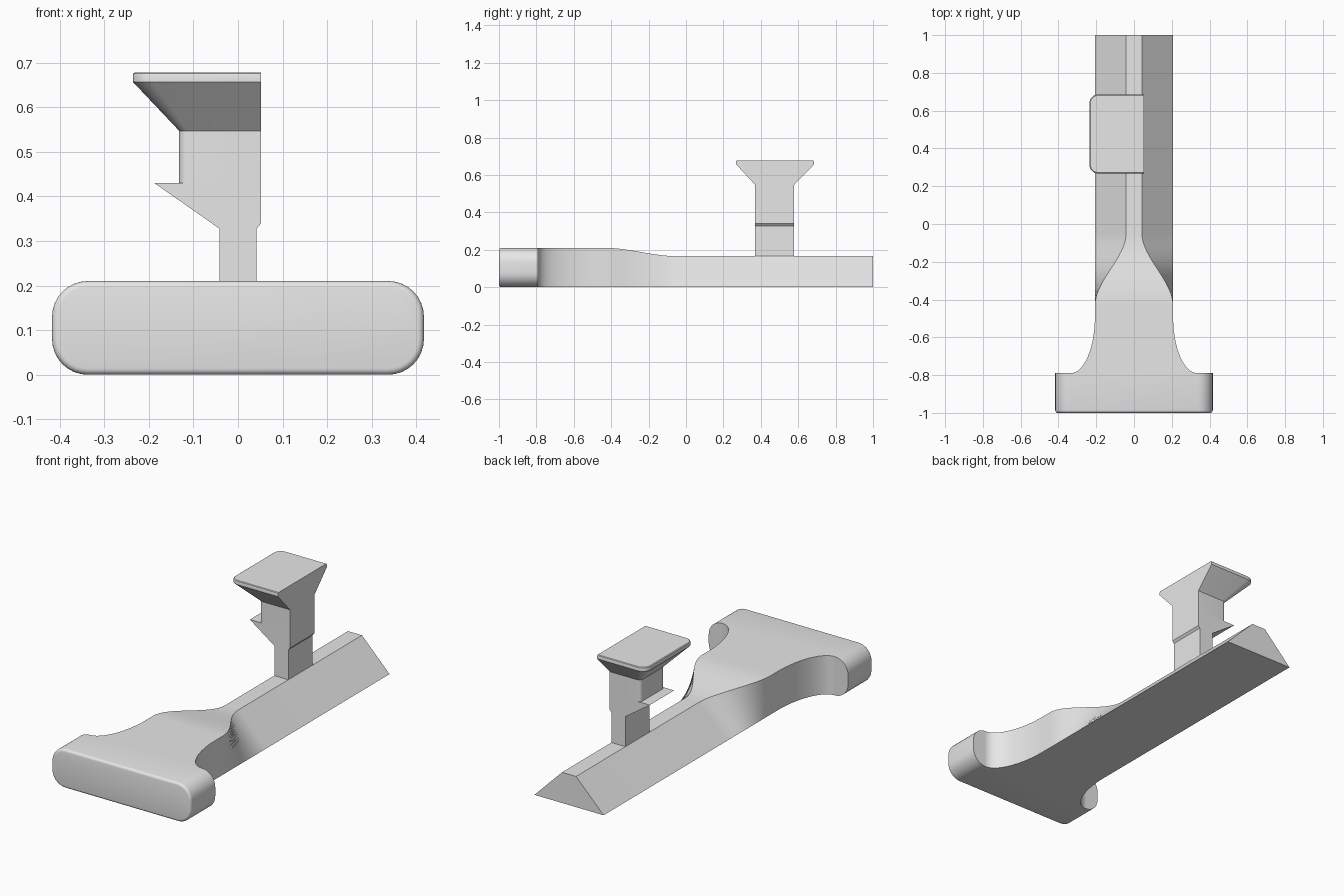
import bpy, bmesh, math

if "Cube" in bpy.data.objects:
    bpy.data.objects.remove(bpy.data.objects["Cube"])

grey = bpy.data.materials.new("plain grey")
grey.diffuse_color = (0.8, 0.8, 0.8, 1)
grey.use_nodes = True
grey.node_tree.nodes["Principled BSDF"].inputs["Base Color"].default_value = grey.diffuse_color


def loft(name, rings, cap_start=True, cap_end=True):
    """Skin a list of equally long closed rings into one object."""
    bm = bmesh.new()
    rows = [[bm.verts.new(p) for p in ring] for ring in rings]
    n = len(rows[0])
    for a, b in zip(rows, rows[1:]):
        for i in range(n):
            j = (i + 1) % n
            bm.faces.new((a[i], a[j], b[j], b[i]))
    if cap_start:
        bm.faces.new(rows[0])
    if cap_end:
        bm.faces.new(rows[-1])
    bmesh.ops.recalc_face_normals(bm, faces=bm.faces)
    mesh = bpy.data.meshes.new(name)
    bm.to_mesh(mesh)
    bm.free()
    mesh.materials.append(grey)
    obj = bpy.data.objects.new(name, mesh)
    bpy.context.collection.objects.link(obj)
    bpy.ops.object.select_all(action='DESELECT')
    obj.select_set(True)
    bpy.context.view_layer.objects.active = obj
    bpy.ops.object.shade_smooth_by_angle(angle=math.radians(32))
    return obj


def rounded_rect(u0, u1, v0, v1, r_left, r_right, steps=8):
    """Outline of a rectangle with separate left and right corner radii."""
    corners = [(u1, v1, -1, -1, 0, r_right), (u0, v1, 1, -1, 90, r_left),
               (u0, v0, 1, 1, 180, r_left), (u1, v0, -1, 1, 270, r_right)]
    pts = []
    for u, v, su, sv, start, r in corners:
        for i in range(steps + 1 if r else 1):
            a = math.radians(start + 90 * i / steps)
            pts.append((u + su * r + r * math.cos(a), v + sv * r + r * math.sin(a)))
    return pts


# Crossbar: rounded bar with a softened front edge
W, H, R, B = 0.417, 0.21, 0.08, 0.014
bar = []
for i in range(5):
    a = math.pi / 2 * i / 4
    inset = B * (1 - math.sin(a))
    y = -1 + B * (1 - math.cos(a))
    bar.append([(x, y, z) for x, z in rounded_rect(
        -W + inset, W - inset, inset, H - inset, R - inset, R - inset)])
bar.append([(x, -0.79, z) for x, z in rounded_rect(-W, W, 0, H, R, R)])
loft("crossbar", bar)


# Rail: flared neck, blending into a long trapezoid section
def section(y, bottom, top, height):
    return [(-bottom, y, 0), (bottom, y, 0), (top, y, height), (-top, y, height)]


rail = []
for i in range(17):
    a = math.pi / 2 * i / 16
    w = 0.335 - 0.128 * math.sin(a)
    rail.append(section(-0.49 - 0.30 * math.cos(a), w, w, H))
for i in range(25):
    t = i / 24
    s = t * t * (3 - 2 * t)
    rail.append(section(-0.43 + 0.38 * t, 0.207, 0.207 + (0.042 - 0.207) * s,
                        H + (0.166 - H) * s))
rail.append(section(1.0, 0.207, 0.042, 0.166))
loft("rail", rail, cap_start=False)

# Stem with the pointed barb on its left side
stem_profile = [(-0.042, 0.166), (0.042, 0.166), (0.042, 0.328), (0.052, 0.34),
                (0.052, 0.43), (-0.188, 0.43), (-0.042, 0.328)]
loft("barbed_stem", [[(x, y, z) for x, z in stem_profile] for y in (0.37, 0.578)])

# Head: upper post flaring out to a flat plate, flush on the right
head = []
for z, x0, y0, y1, r in [(0.43, -0.132, 0.37, 0.578, 0.02),
                         (0.547, -0.132, 0.37, 0.578, 0.02),
                         (0.657, -0.236, 0.268, 0.685, 0.045),
                         (0.671, -0.236, 0.268, 0.685, 0.045),
                         (0.675, -0.235, 0.269, 0.684, 0.044),
                         (0.678, -0.231, 0.273, 0.680, 0.040)]:
    head.append([(x, y, z) for x, y in rounded_rect(x0, 0.052, y0, y1, r, 0)])
loft("head_plate", head, cap_start=False)
